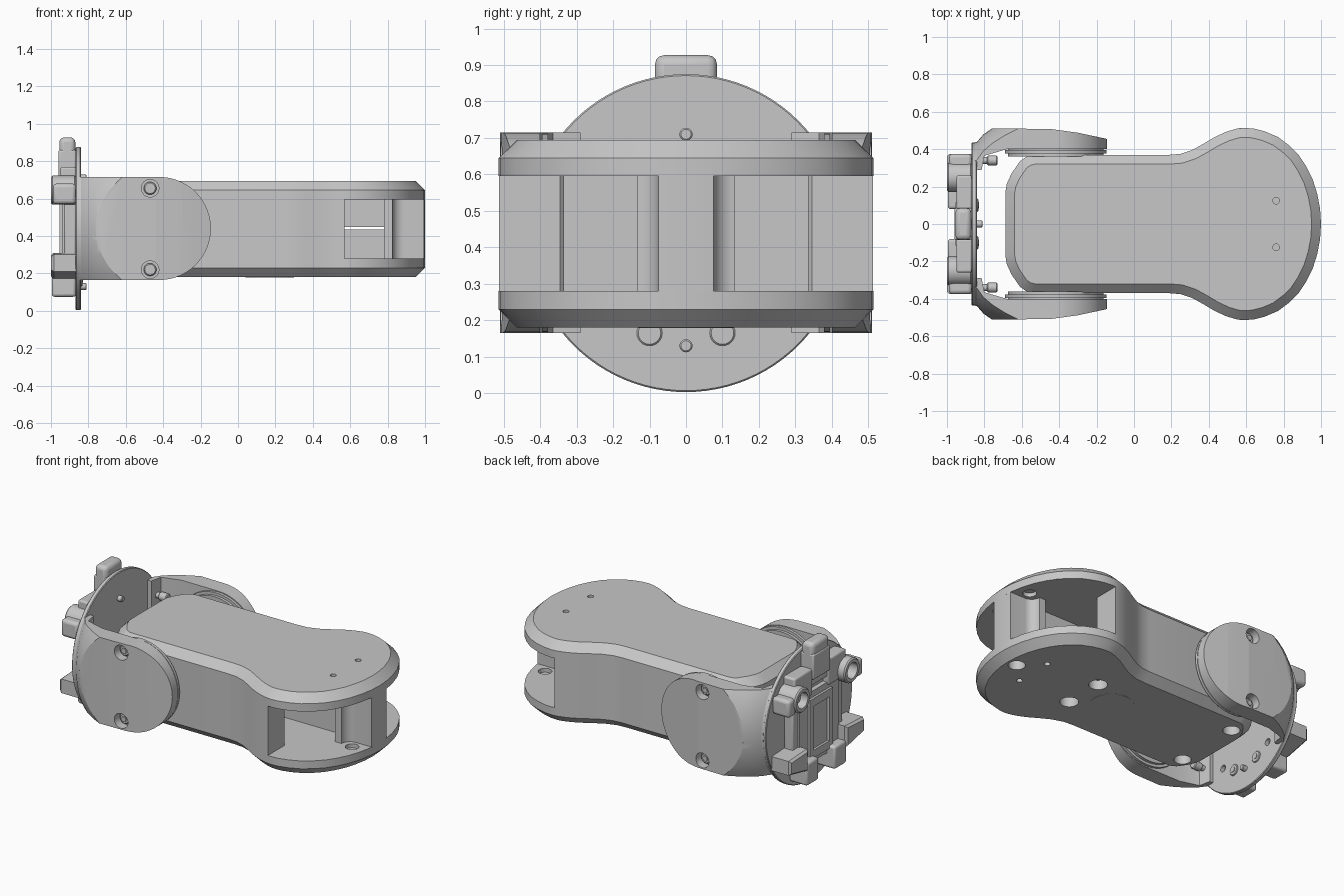
import bpy, bmesh, math
from mathutils import Vector

if "Cube" in bpy.data.objects:
    bpy.data.objects.remove(bpy.data.objects["Cube"], do_unlink=True)

grey = bpy.data.materials.new("plain grey")
grey.use_nodes = True
grey.diffuse_color = (0.57, 0.57, 0.57, 1)
grey.node_tree.nodes["Principled BSDF"].inputs["Base Color"].default_value = (0.57, 0.57, 0.57, 1)

AXES = {"x": lambda a, b, h: (h, a, b), "y": lambda a, b, h: (a, h, b), "z": lambda a, b, h: (a, b, h)}


def inset(pts, d):
    """Move a counter-clockwise outline inwards by d."""
    out = []
    for i, p in enumerate(pts):
        p, a, b = Vector(p), Vector(pts[i - 1]), Vector(pts[(i + 1) % len(pts)])
        e, f = (p - a).normalized(), (b - p).normalized()
        n = Vector((-e.y - f.y, e.x + f.x)).normalized()
        out.append(p + n * d / max(0.5, n.dot(Vector((-e.y, e.x)))))
    return out


def prism(name, pts, levels, axis="z"):
    """Stack outlines at (inset, height) levels along an axis."""
    bm = bmesh.new()
    rings = [[bm.verts.new(AXES[axis](p[0], p[1], h)) for p in (inset(pts, d) if d else pts)]
             for d, h in levels]
    for lo, hi in zip(rings, rings[1:]):
        for i in range(len(pts)):
            bm.faces.new((lo[i - 1], lo[i], hi[i], hi[i - 1]))
    bm.faces.new(rings[0])
    bm.faces.new(rings[-1])
    bmesh.ops.recalc_face_normals(bm, faces=bm.faces)
    mesh = bpy.data.meshes.new(name)
    bm.to_mesh(mesh)
    bm.free()
    mesh.materials.append(grey)
    ob = bpy.data.objects.new(name, mesh)
    bpy.context.collection.objects.link(ob)
    return ob


def arc(cx, cy, r, start, end, n):
    angles = [math.radians(start + (end - start) * i / n) for i in range(n + 1)]
    return [(cx + r * math.cos(t), cy + r * math.sin(t)) for t in angles]


def disc(name, a, b, r, h0, h1, axis, n=32, edge=0):
    lo, hi = min(h0, h1), max(h0, h1)
    levels = [(edge, lo), (0, lo + edge), (0, hi - edge), (edge, hi)] if edge else [(0, lo), (0, hi)]
    return prism(name, arc(a, b, r, 0, 360, n)[:-1], levels, axis)


def box(name, x, y, z, bevel=0):
    y = sorted(y)
    ob = prism(name, [(x[0], y[0]), (x[1], y[0]), (x[1], y[1]), (x[0], y[1])], [(0, z[0]), (0, z[1])])
    if bevel:
        m = ob.modifiers.new("Bevel", "BEVEL")
        m.width, m.segments = bevel, 3
    return ob


def combine(target, cutter, op="DIFFERENCE"):
    """Apply a boolean and drop the cutter."""
    cutter.hide_render = True
    m = target.modifiers.new("Cut", "BOOLEAN")
    m.object, m.operation, m.solver = cutter, op, "EXACT"
    bpy.context.view_layer.objects.active = target
    bpy.ops.object.modifier_apply(modifier=m.name)
    bpy.data.objects.remove(cutter, do_unlink=True)


# Body: dog-bone outline shared by both covers and the hollow core
half = [(1, 0), (0.995, 0.08), (0.98, 0.16), (0.955, 0.24), (0.92, 0.31), (0.88, 0.37), (0.83, 0.42),
        (0.77, 0.465), (0.7, 0.495), (0.64, 0.51), (0.59, 0.514), (0.55, 0.51), (0.49, 0.492),
        (0.43, 0.464), (0.37, 0.428), (0.31, 0.395), (0.25, 0.375), (0.19, 0.37),
        (-0.535, 0.37), (-0.575, 0.36), (-0.61, 0.335), (-0.655, 0.27), (-0.68, 0.215), (-0.688, 0.17)]
outline = half + [(x, -y) for x, y in reversed(half[1:])]
top = prism("top_cover", outline, [(0, 0.595), (0, 0.645), (0.05, 0.695)])
bottom = prism("bottom_cover", outline, [(0.05, 0.18), (0, 0.23), (0, 0.28)])
for s in (-1, 1):
    combine(top, disc("hole", 0.76, s * 0.125, 0.018, 0.64, 0.75, "z", 16))
    combine(bottom, disc("hole", 0.76, s * 0.125, 0.018, 0.1, 0.235, "z", 16))
    # Bolt seats beside the end post
    combine(top, disc("hole", 0.9, s * 0.135, 0.04, 0.5, 0.62, "z"))
    combine(bottom, disc("hole", 0.9, s * 0.135, 0.04, 0.255, 0.4, "z"))
    for x, y, r in ((0.38, 0.13, 0.055), (-0.55, 0.22, 0.05)):
        combine(bottom, disc("hole", x, s * y, r, 0.1, 0.25, "z"))
        disc("cover_screw", x, s * y, r * 0.75, 0.23, 0.26, "z", edge=0.006)
combine(bottom, disc("hole", 0.885, 0, 0.05, 0.1, 0.25, "z"))
disc("bottom_badge", 0.17, 0, 0.13, 0.1785, 0.185, "z", 48)

side = [(0.57, 0.513)] + [p for p in half if p[0] < 0.57]
pocket = [(0.57, -0.345), (0.56, -0.335), (0.3, -0.335), (0.3, 0.335), (0.56, 0.335), (0.57, 0.345)]
prism("body_core", side + [(x, -y) for x, y in reversed(side)] + pocket, [(0, 0.28), (0, 0.595)])

# End post with bolt grooves, and the split rib behind it
post = [(0.78, 0.135), (0.815, 0.135)] + arc(0.885, 0.135, 0.06, 180, 270, 8) + [(0.995, 0.075), (1, 0)]
prism("end_post", post + [(x, -y) for x, y in reversed(post[:-1])], [(0, 0.28), (0, 0.595)])
for z in ((0.28, 0.434), (0.448, 0.595)):
    box("centre_rib", (0.29, 0.79), (-0.03, 0.03), z)

# Yoke arms, pivots and their recessed screws
for s in (-1, 1):
    plan = [(-0.85, 0.29), (-0.815, 0.29), (-0.8, 0.365), (-0.68, 0.4), (-0.145, 0.4),
            (-0.145, 0.455), (-0.3, 0.488), (-0.44, 0.507), (-0.62, 0.51), (-0.85, 0.51)]
    arm = prism("yoke_arm", [(x, s * y) for x, y in plan], [(0, 0), (0, 0.9)])
    shape = arc(-0.42, 0.44, 0.275, -90, 90, 40) + [(-0.9, 0.715), (-0.9, 0.165)]
    combine(arm, prism("cutter", shape, [(0, -0.7), (0, 0.7)], "y"), "INTERSECT")
    # Flare each arm from the round flange out to its flat face
    flare = [(0, -0.86), (-0.005, -0.84), (-0.045, -0.805), (-0.08, -0.755), (-0.115, -0.69),
             (-0.15, -0.61), (-0.6, -0.1)]
    combine(arm, prism("cutter", arc(0, 0.439, 0.434, 0, 360, 96)[:-1], flare, "x"), "INTERSECT")
    for z in (0.22, 0.655):
        combine(arm, disc("hole", -0.47, z, 0.047, s * 0.45, s * 0.6, "y"))
        disc("arm_screw", -0.47, z, 0.034, s * 0.44, s * 0.475, "y", edge=0.006)
        disc("arm_screw_socket", -0.47, z, 0.018, s * 0.47, s * 0.482, "y", 6)
    disc("pivot_ring", -0.418, 0.44, 0.272, s * 0.378, s * 0.395, "y", 64)
    disc("pivot_hub", -0.418, 0.44, 0.255, s * 0.36, s * 0.41, "y", 64)
    for z in (0.27, 0.61):
        disc("arm_bolt", s * 0.34, z, 0.018, -0.85, -0.76, "x", 20)
        disc("arm_bolt_head", s * 0.34, z, 0.026, -0.785, -0.73, "x", 20, 0.005)

# Round mounting flange with pins and screws
flange = disc("mounting_flange", 0, 0.439, 0.436, -0.868, -0.84, "x", 96, 0.004)
for z in (0.13, 0.71):
    disc("locating_pin", 0, z, 0.018, -0.85, -0.81, "x", 20, 0.004)
for s in (-1, 1):
    disc("flange_screw", s * 0.1, 0.165, 0.035, -0.85, -0.832, "x", 24, 0.004)
    disc("flange_screw_socket", s * 0.1, 0.165, 0.017, -0.84, -0.828, "x", 6)
    combine(flange, disc("hole", s * 0.2, 0.22, 0.022, -0.9, -0.8, "x", 20))

# Latch on the back of the flange
latch = box("latch_plate", (-0.94, -0.866), (-0.2, 0.2), (0.17, 0.74))
combine(latch, box("cutter", (-1, -0.91), (-0.1, 0.1), (0.62, 0.66)))
panel = box("latch_panel", (-0.955, -0.87), (-0.115, 0.115), (0.2, 0.58))
combine(panel, box("cutter", (-1, -0.94), (-0.08, 0.08), (0.25, 0.53)))
box("latch_tab", (-0.955, -0.87), (-0.085, 0.085), (0.8, 0.927), 0.025)
box("latch_stem", (-0.96, -0.866), (-0.085, 0.085), (0.7, 0.86), 0.01)
for s in (-1, 1):
    boss = disc("latch_boss", s * 0.25, 0.645, 0.078, -1, -0.866, "x", 32, 0.008)
    combine(boss, disc("hole", s * 0.25, 0.645, 0.05, -1.1, -0.92, "x"))
    box("upper_wing", (-0.99, -0.866), (s * 0.3, s * 0.375), (0.57, 0.68), 0.02)
    box("upper_web", (-0.95, -0.866), (s * 0.08, s * 0.26), (0.6, 0.77), 0.012)
    # Lower wings taper from a narrow tip back to the flange
    wing = [(s * 0.19, 0.31), (s * 0.19, 0.17), (s * 0.375, 0.21), (s * 0.375, 0.3)]
    wing = wing if s > 0 else wing[::-1]
    prism("lower_wing", wing, [(0.012, -1), (0, -0.985), (0, -0.866)], "x")
    box("side_rail", (-0.93, -0.866), (s * 0.19, s * 0.25), (0.28, 0.6), 0.01)
    box("latch_foot", (-0.995, -0.866), (s * 0.08, s * 0.2), (0.075, 0.22), 0.015)

# Smooth curved walls while keeping hard edges
bpy.ops.object.select_all(action="DESELECT")
for ob in bpy.context.scene.objects:
    if ob.type == "MESH":
        ob.select_set(True)
        bpy.context.view_layer.objects.active = ob
bpy.ops.object.shade_smooth_by_angle(angle=math.radians(30))
